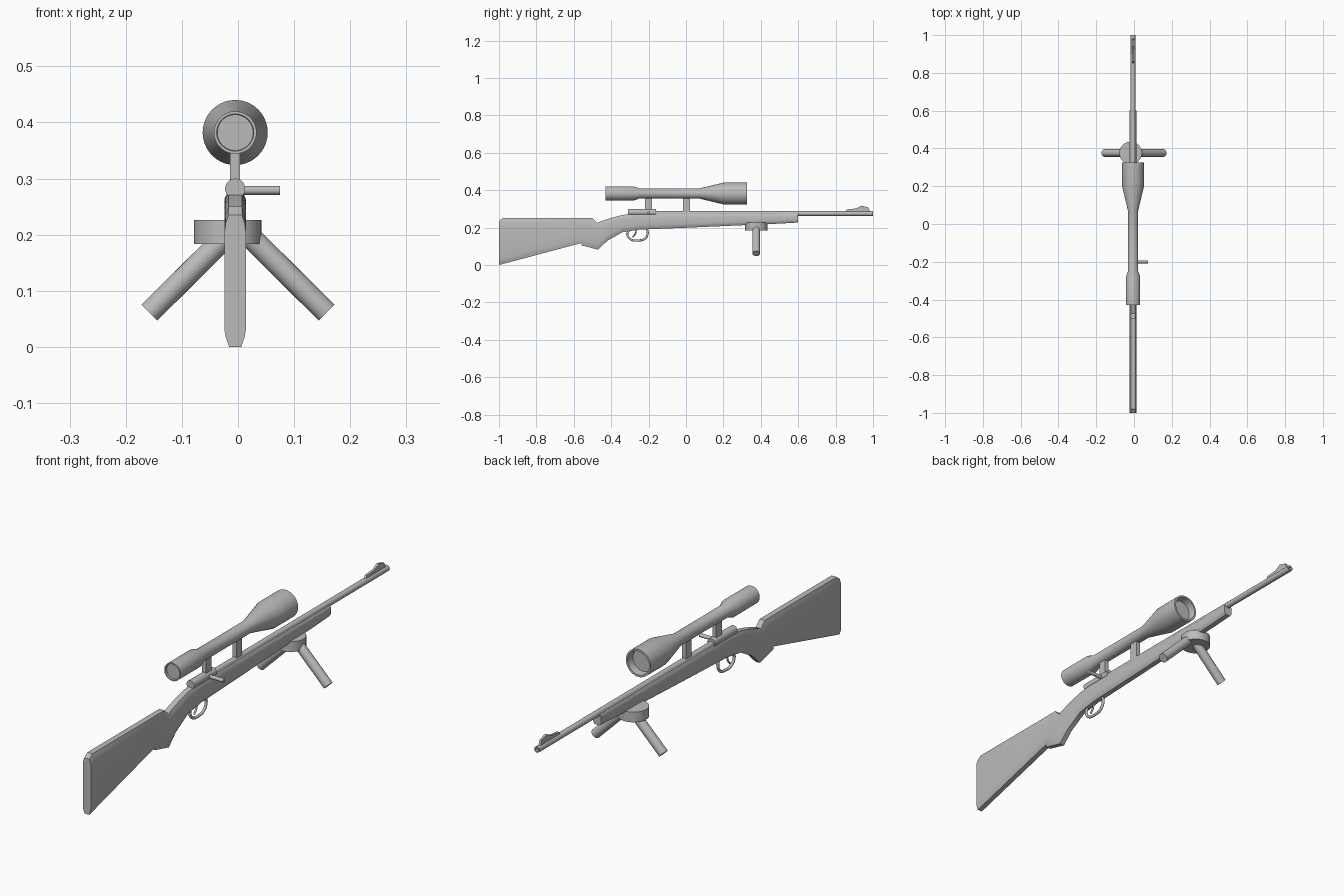
import bpy, bmesh, math
from mathutils import Vector

if "Cube" in bpy.data.objects:
    bpy.data.objects.remove(bpy.data.objects["Cube"])

CX = -0.005  # centre plane of the rifle
GREY = (0.5, 0.5, 0.5, 1)
mat = bpy.data.materials.new("plain grey")
mat.use_nodes = True
mat.diffuse_color = GREY
mat.node_tree.nodes["Principled BSDF"].inputs["Base Color"].default_value = GREY


def finish(name, bm, angle=35):
    bmesh.ops.recalc_face_normals(bm, faces=bm.faces)
    me = bpy.data.meshes.new(name)
    bm.to_mesh(me)
    bm.free()
    ob = bpy.data.objects.new(name, me)
    bpy.context.collection.objects.link(ob)
    me.materials.append(mat)
    bpy.ops.object.select_all(action="DESELECT")
    ob.select_set(True)
    bpy.context.view_layer.objects.active = ob
    bpy.ops.object.shade_smooth_by_angle(angle=math.radians(angle))
    return ob


def loft(name, rings, angle=35):
    """Skin a list of equal-length point rings and cap both ends."""
    bm = bmesh.new()
    rows = [[bm.verts.new(p) for p in ring] for ring in rings]
    n = len(rows[0])
    for a, b in zip(rows, rows[1:]):
        for i in range(n):
            j = (i + 1) % n
            bm.faces.new((a[i], a[j], b[j], b[i]))
    bm.faces.new(rows[0])
    bm.faces.new(rows[-1])
    return finish(name, bm, angle)


def lathe(name, profile, z, sides=32):
    """Turn (y, radius) pairs about an axis running along the rifle."""
    turn = [math.tau * i / sides for i in range(sides)]
    return loft(name, [[(CX + r * math.cos(t), y, z + r * math.sin(t)) for t in turn]
                       for y, r in profile])


def rod(name, a, b, radius, sides=24):
    a, b = Vector(a), Vector(b)
    d = b - a
    bm = bmesh.new()
    bmesh.ops.create_cone(bm, cap_ends=True, segments=sides, radius1=radius,
                          radius2=radius, depth=d.length)
    bm.transform(d.to_track_quat("Z", "Y").to_matrix().to_4x4())
    bmesh.ops.translate(bm, verts=bm.verts, vec=(a + b) / 2)
    return finish(name, bm)


def box(name, centre, size):
    bm = bmesh.new()
    bmesh.ops.create_cube(bm, size=1)
    bmesh.ops.scale(bm, verts=bm.verts, vec=size)
    bmesh.ops.translate(bm, verts=bm.verts, vec=centre)
    return finish(name, bm)


def wire(name, points, radius, cyclic=False):
    """Smooth round bar through (y, z) points on the centre plane."""
    cu = bpy.data.curves.new(name, "CURVE")
    cu.dimensions = "3D"
    cu.bevel_depth = radius
    cu.bevel_resolution = 3
    cu.use_fill_caps = True
    sp = cu.splines.new("BEZIER")
    sp.bezier_points.add(len(points) - 1)
    for bp, (y, z) in zip(sp.bezier_points, points):
        bp.co = (CX, y, z)
        bp.handle_left_type = bp.handle_right_type = "AUTO"
    sp.use_cyclic_u = cyclic
    cu.materials.append(mat)
    ob = bpy.data.objects.new(name, cu)
    bpy.context.collection.objects.link(ob)


# Stock: slanted sections given as (bottom y, bottom z, top y, top z)
SECTIONS = [
    (-1, 0, -1, 0.235), (-0.98, 0.005, -0.98, 0.25),
    (-0.56, 0.117, -0.5, 0.25), (-0.56, 0.105, -0.475, 0.225),
    (-0.47, 0.082, -0.45, 0.235), (-0.42, 0.13, -0.4, 0.252),
    (-0.34, 0.175, -0.34, 0.267), (-0.25, 0.189, -0.28, 0.275),
    (0, 0.199, 0, 0.275), (0.5, 0.221, 0.5, 0.275), (0.6, 0.227, 0.6, 0.275),
]


def stock_ring(yb, zb, yt, zt):
    edge = min(0.03, 0.25 * (zt - zb)) / (zt - zb)
    half = [(0.011, 0), (0.017, edge * 0.6), (0.019, edge),
            (0.019, 1 - edge), (0.017, 1 - edge * 0.5), (0.012, 1)]
    outline = half + [(-x, f) for x, f in reversed(half)]
    return [(CX + x, yb + f * (yt - yb), zb + f * (zt - zb)) for x, f in outline]


loft("stock", [stock_ring(*s) for s in SECTIONS])

# Barrel with a shallow bore, and the receiver with its bolt
lathe("barrel", [(-0.2, 0.013), (1, 0.013), (1, 0.007), (0.97, 0.007)], 0.275, 20)
lathe("receiver", [(-0.31, 0.018), (-0.16, 0.018)], 0.282, 24)
rod("bolt_handle", (CX, -0.2, 0.279), (0.075, -0.2, 0.279), 0.008, 16)

# Front sight blade
BLADE = [(0.85, 0.283), (0.86, 0.297), (0.91, 0.302), (0.94, 0.317),
         (0.975, 0.307), (0.985, 0.283)]
loft("front_sight", [[(CX + s * 0.005, y, z) for y, z in BLADE] for s in (-1, 1)])

# Telescopic sight with recessed lenses, on two posts
lathe("scope", [(-0.422, 0.032), (-0.43, 0.033), (-0.43, 0.038), (-0.28, 0.038),
                (-0.25, 0.027), (0.07, 0.027), (0.2, 0.058), (0.325, 0.058),
                (0.325, 0.05), (0.295, 0.046)], 0.382, 40)
for name, y in (("rear", -0.2), ("front", 0.002)):
    box(name + "_scope_post", (CX, y, 0.322), (0.018, 0.037, 0.09))

# Trigger and its guard
wire("trigger_guard", [(-0.3, 0.19), (-0.314, 0.165), (-0.295, 0.137), (-0.255, 0.131),
                       (-0.218, 0.142), (-0.205, 0.17), (-0.21, 0.195)], 0.006)
wire("trigger", [(-0.265, 0.19), (-0.272, 0.165), (-0.285, 0.148)], 0.004)

# Bipod: round hub and two splayed legs
rod("bipod_hub", (-0.018, 0.376, 0.183), (-0.018, 0.376, 0.226), 0.06, 32)
for name, s in (("left", 1), ("right", -1)):
    rod(name + "_bipod_leg", (s * 0.018, 0.376, 0.2), (s * 0.158, 0.376, 0.061), 0.02)
